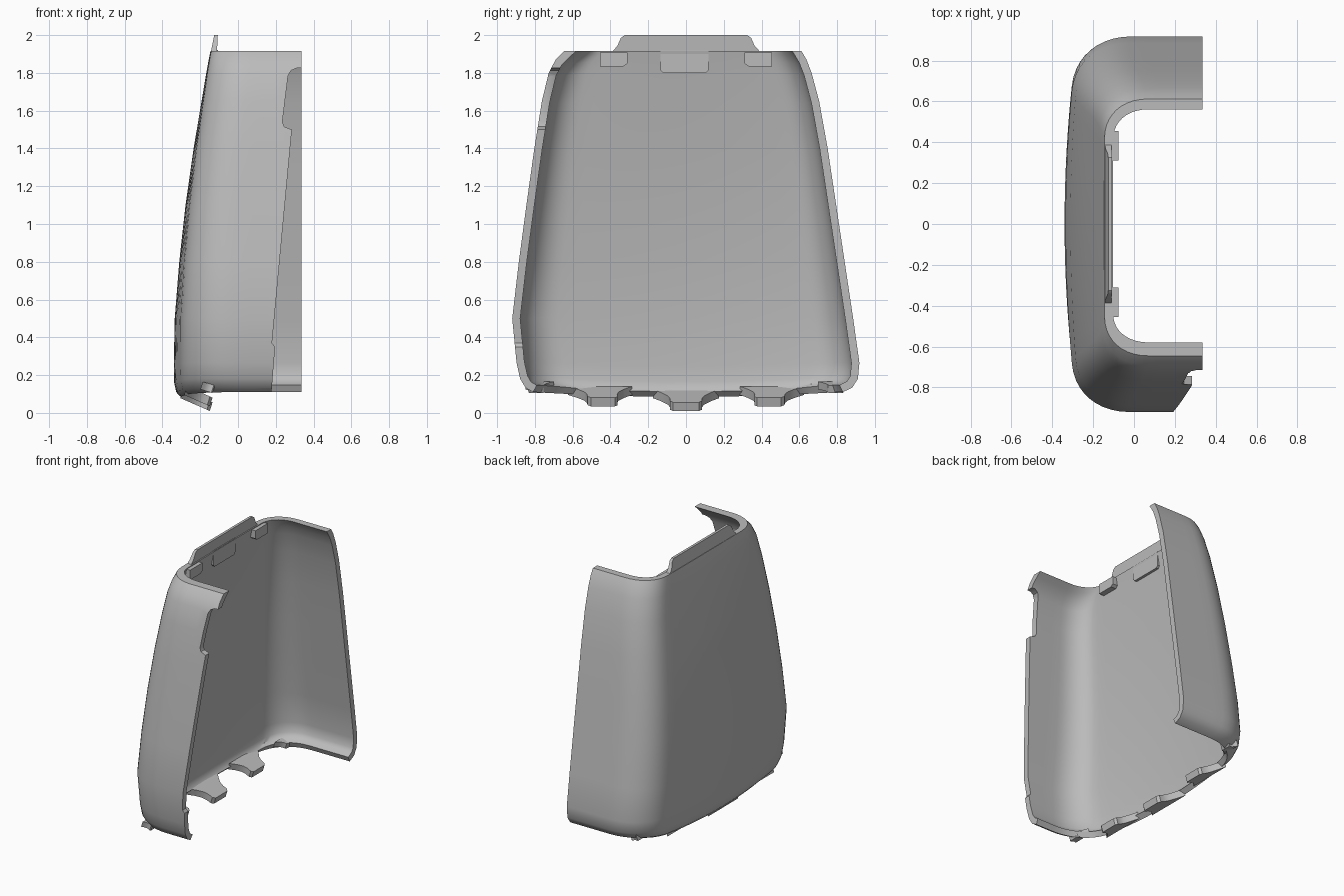
import bpy, bmesh
from mathutils import Vector

cube = bpy.data.objects.get("Cube")
if cube:
    bpy.data.objects.remove(cube)

FRONT = 0.335
grey = bpy.data.materials.new("plain grey")
grey.use_nodes = True
grey.diffuse_color = (0.5, 0.5, 0.5, 1)
grey.node_tree.nodes["Principled BSDF"].inputs["Base Color"].default_value = (0.5, 0.5, 0.5, 1)


def finish(name, bm):
    mesh = bpy.data.meshes.new(name)
    bm.to_mesh(mesh)
    bm.free()
    mesh.materials.append(grey)
    obj = bpy.data.objects.new(name, mesh)
    bpy.context.collection.objects.link(obj)
    return obj


def slab(name, bottom, top):
    """Solid between two matching outlines."""
    bm = bmesh.new()
    a = [bm.verts.new(p) for p in bottom]
    b = [bm.verts.new(p) for p in top]
    bm.faces.new(a)
    bm.faces.new(b)
    for i in range(len(a)):
        k = (i + 1) % len(a)
        bm.faces.new((a[i], a[k], b[k], b[i]))
    bmesh.ops.recalc_face_normals(bm, faces=bm.faces)
    return finish(name, bm)


def half_section(xb, w, t):
    """Half outline from the middle of the back to the front edge; t is the height fraction."""
    r = 0.25 - 0.06 * t
    bulge = 0.075 * (1 - t)
    flat = w - r
    pts = [Vector((xb + bulge * (k / 8 * flat / w) ** 2, k / 8 * flat)) for k in range(9)]
    start = pts[-1]
    slope = 2 * bulge * flat / w ** 2
    corner = Vector((start.x + slope * r, w))
    end = Vector((corner.x + r * 1.1, w))
    h1, h2 = start.lerp(corner, 0.6), end.lerp(corner, 0.6)
    for k in range(1, 11):
        s = k / 10
        pts.append(start * (1 - s) ** 3 + h1 * 3 * s * (1 - s) ** 2
                   + h2 * 3 * s * s * (1 - s) + end * s ** 3)
    pts += [end.lerp(Vector((FRONT, w)), k / 4) for k in range(1, 5)]
    return pts


# Shell: height, back depth, half width on each side
levels = [
    (0.085, -0.305, 0.81, 0.83), (0.11, -0.327, 0.85, 0.88), (0.16, -0.338, 0.878, 0.91),
    (0.25, -0.34, 0.897, 0.918), (0.5, -0.335, 0.92, 0.885), (0.8, -0.311, 0.885, 0.84),
    (1.1, -0.278, 0.845, 0.795), (1.4, -0.235, 0.803, 0.75), (1.65, -0.193, 0.763, 0.705),
    (1.8, -0.168, 0.727, 0.665), (1.87, -0.155, 0.69, 0.638), (1.915, -0.146, 0.645, 0.612),
    (1.97, -0.135, 0.58, 0.575),
]
bm = bmesh.new()
rings = []
for z, xb, w_right, w_left in levels:
    t = z / 2
    neg = [Vector((p.x, -p.y)) for p in half_section(xb, w_right, t)]
    outline = neg[:0:-1] + half_section(xb, w_left, t)
    lift = 0.03 * max(0, 1 - z / 0.5)
    rings.append([bm.verts.new((p.x, p.y, z + lift * min(1, (p.y / 0.8) ** 2))) for p in outline])
for low, high in zip(rings, rings[1:]):
    for j in range(len(low) - 1):
        bm.faces.new((low[j], high[j], high[j + 1], low[j + 1]))
shell = finish("shell", bm)
solid = shell.modifiers.new("wall thickness", "SOLIDIFY")
solid.thickness = 0.042
solid.offset = -1
solid.use_even_offset = True

# Cutters: level top rim, flat front edge, stepped edge on one side wall
notch = [(0.6, 1.825), (0.31, 1.825), (0.28, 1.812), (0.265, 1.785), (0.235, 1.54),
         (0.245, 1.515), (0.285, 1.5), (0.18, 0.37), (0.196, 0.35), (0.172, 0.04), (0.6, 0.04)]
rim = [(-1, 1.915), (1, 1.915), (1, 2.2), (-1, 2.2)]
for name, profile, y0, y1 in (("notch_cutter", notch, -1.2, -0.4), ("rim_cutter", rim, -1.2, 1.2)):
    cutter = slab(name, [(x, y0, z) for x, z in profile], [(x, y1, z) for x, z in profile])
    cutter.hide_render = True
    cutter.hide_set(True)
    cut = shell.modifiers.new(name, "BOOLEAN")
    cut.operation = "DIFFERENCE"
    cut.solver = "EXACT"
    cut.object = cutter

# Bake the modifiers so that the cutters can go
baked = bpy.data.meshes.new_from_object(shell.evaluated_get(bpy.context.evaluated_depsgraph_get()))
shell.modifiers.clear()
shell.data = baked
for name in ("notch_cutter", "rim_cutter"):
    bpy.data.objects.remove(bpy.data.objects[name])

# Top tongue that continues the back wall
tongue = [(-0.40, 1.89), (0.40, 1.89), (0.385, 1.92), (0.365, 1.94), (0.345, 1.985), (0.325, 2.0),
          (-0.325, 2.0), (-0.345, 1.985), (-0.365, 1.94), (-0.385, 1.92)]
slab("top_tongue",
     [(-0.146 + (z - 1.9) * 0.2, y, z) for y, z in tongue],
     [(-0.112 + (z - 1.9) * 0.05, y, z) for y, z in tongue])

# Latch plate and two small rim blocks on the inside of the back
latch = [(-0.135, 1.92), (-0.135, 1.815), (-0.12, 1.80), (0.105, 1.80), (0.12, 1.815), (0.12, 1.92)]
slab("latch_plate", [(-0.135, y, z) for y, z in latch], [(-0.106, y, z) for y, z in latch])
for side, label in ((1, "left"), (-1, "right")):
    block = [(side * y, z) for y, z in ((0.31, 1.85), (0.33, 1.835), (0.455, 1.835), (0.455, 1.908), (0.31, 1.908))]
    slab(label + "_rim_block", [(-0.135, y, z) for y, z in block], [(-0.075, y, z) for y, z in block])


# Bottom hooks: flared at the root, sloping down and inwards
def hook(name, y0, x_root, x_tip, z_root, z_tip, tip, flare, thick, turn=0):
    sides = [(0, tip + flare), (0.25, tip + flare * 0.5), (0.5, tip + flare * 0.12),
             (0.7, tip), (0.9, tip), (1, tip * 0.8)]
    outline = sides + [(u, -w) for u, w in reversed(sides)]
    low = [Vector((x_root + (x_tip - x_root) * u, y0 + w + turn * u, z_root + (z_tip - z_root) * u))
           for u, w in outline]
    slab(name, low, [p + Vector((0.014, 0, thick)) for p in low])


hook("middle_hook", 0, -0.305, -0.149, 0.078, 0.01, 0.085, 0.09, 0.046)
for side, label in ((1, "left"), (-1, "right")):
    hook(label + "_hook", side * 0.455, -0.285, -0.149, 0.095, 0.035, 0.08, 0.09, 0.046, -side * 0.015)
    hook(label + "_corner_hook", side * 0.775, -0.2, -0.135, 0.125, 0.105, 0.04, 0.035, 0.04, side * 0.02)

# Smooth shading with sharp edges kept
bpy.ops.object.select_all(action="DESELECT")
for obj in bpy.context.collection.objects:
    if obj.type == "MESH" and obj.data.materials and obj.data.materials[0] == grey:
        obj.select_set(True)
        bpy.context.view_layer.objects.active = obj
bpy.ops.object.shade_smooth_by_angle(angle=0.6)
